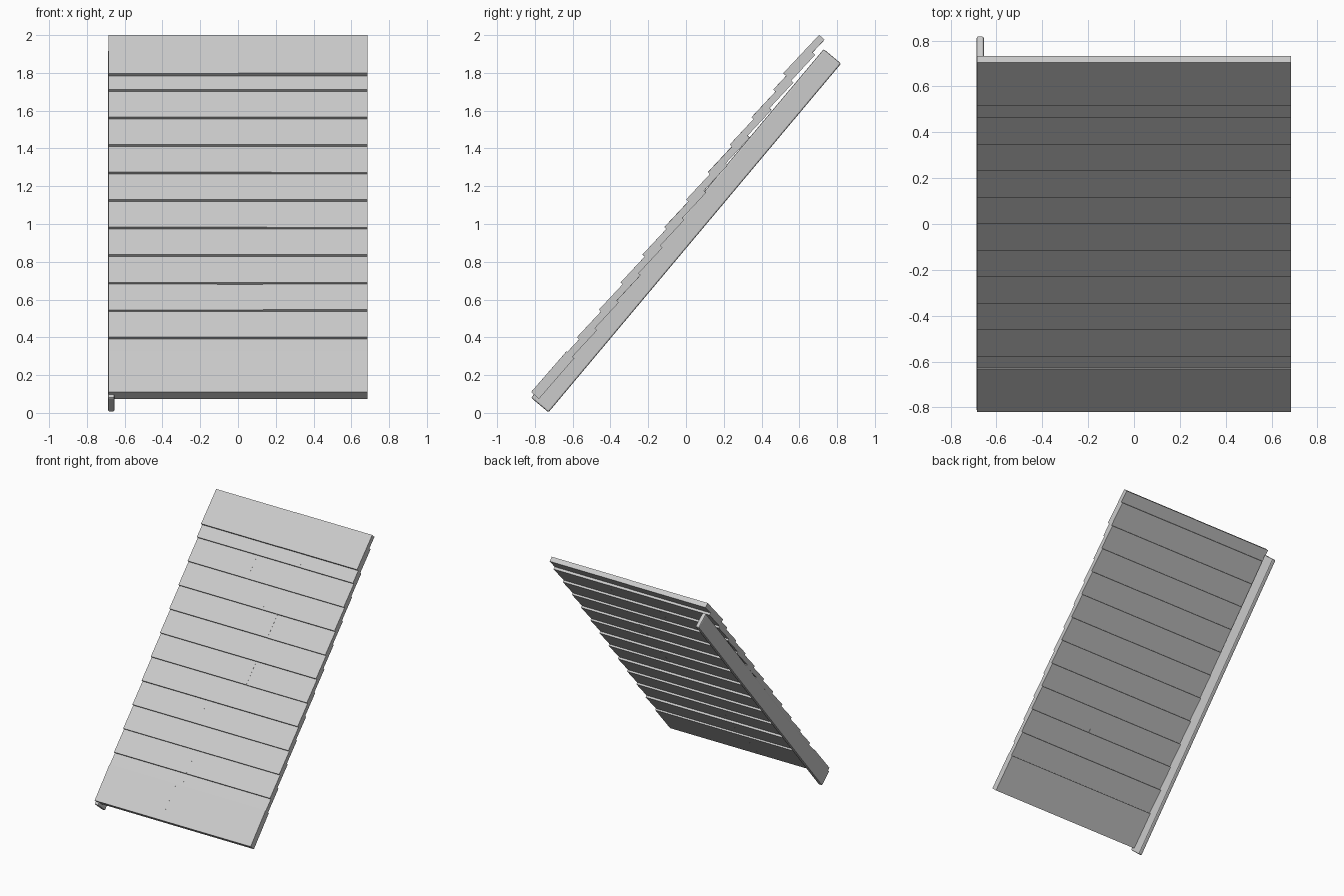
import bpy
import math
import random
from mathutils import Matrix, Vector

random.seed(4)
cube = bpy.data.objects.get("Cube")
if cube:
    bpy.data.objects.remove(cube, do_unlink=True)

grey = bpy.data.materials.new("weathered grey")
grey.use_nodes = True
colour = (0.6, 0.6, 0.6, 1)
grey.diffuse_color = colour
grey.node_tree.nodes["Principled BSDF"].inputs["Base Color"].default_value = colour


def sloped_box(name, x0, x1, y, z, angle, length, thick, bevel=0):
    """Box whose upper lower-edge lies at (y, z), running up the slope."""
    a = math.radians(angle)
    along = Vector((0, math.cos(a), math.sin(a)))
    down = Vector((0, math.sin(a), -math.cos(a)))
    centre = Vector(((x0 + x1) / 2, y, z)) + along * length / 2 + down * thick / 2
    bpy.ops.mesh.primitive_cube_add(size=1)
    ob = bpy.context.object
    ob.name = name
    ob.data.transform(Matrix.Diagonal((x1 - x0, length, thick, 1)))
    ob.location = centre
    ob.rotation_euler = (a, 0, 0)
    ob.data.materials.append(grey)
    if bevel:
        mod = ob.modifiers.new("soft edges", "BEVEL")
        mod.width = bevel
        mod.segments = 2
    return ob


def course(name, y, z, angle, length, thick, seam):
    """One row of roofing made of two planks butted at the seam."""
    for side, x0, x1 in (("right", -HALF, seam), ("left", seam, HALF)):
        lift = random.uniform(0, 0.002)
        sloped_box(f"{name}_{side}", x0, x1, y, z + lift, angle, length, thick)


HALF = 0.685

# Rafter along the right edge
sloped_box("rafter", -0.687, -0.655, -0.82, 0.08, 50, 2.41, 0.12, 0.008)

# Thick starter row at the eave
course("eave_plank", -0.82, 0.11, 49, 0.285, 0.055, -0.1)

# Overlapping rows up the slope
for k in range(1, 12):
    course(f"roof_plank_{k}", -0.808 + 0.1155 * k, 0.108 + 0.1457 * k,
           47, 0.285, 0.037, random.uniform(-0.25, 0.25))

# Ridge row
course("ridge_plank", 0.515, 1.797, 46.8, 0.278, 0.038, 0.0)
